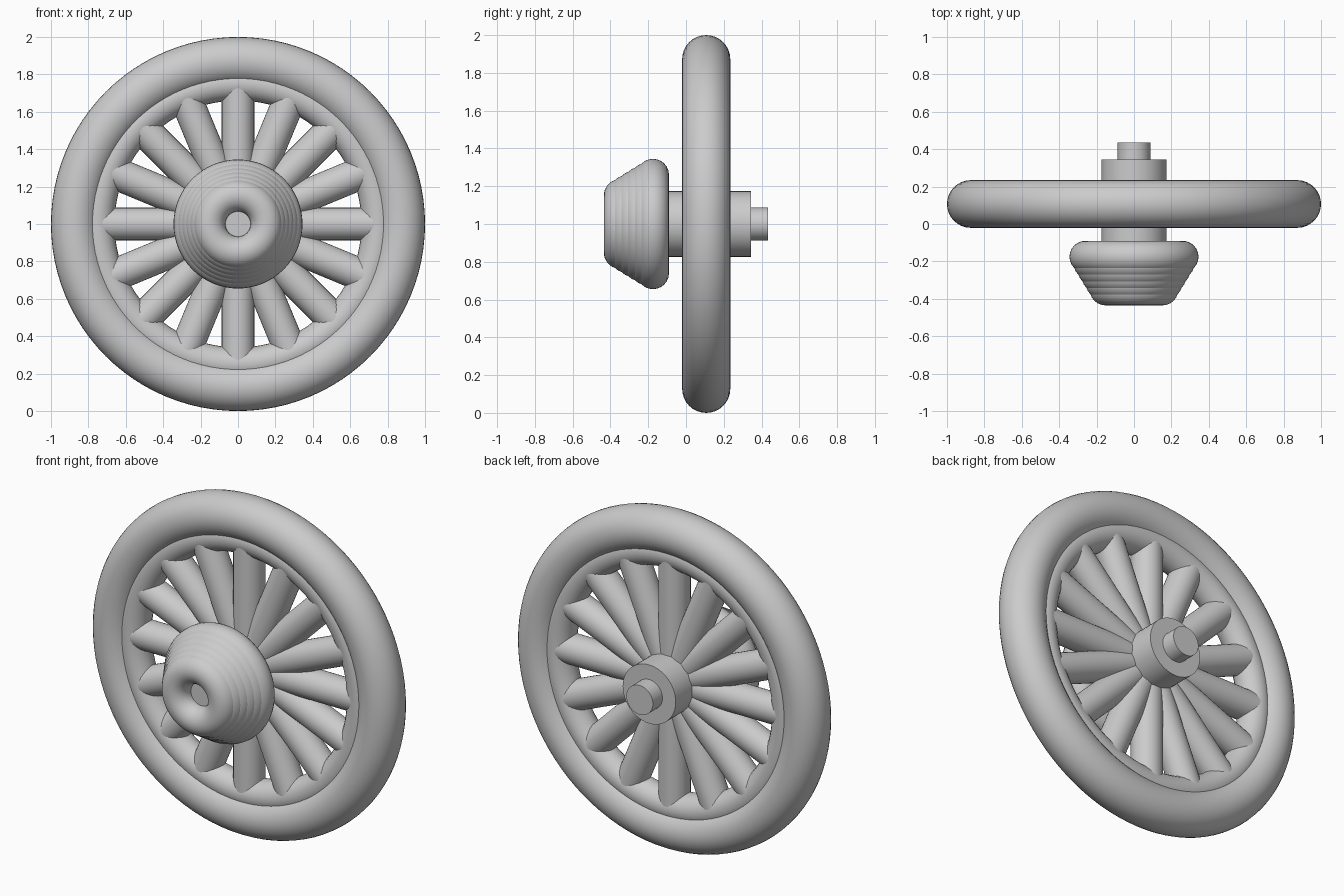
import bpy
import math
from mathutils import Matrix

if "Cube" in bpy.data.objects:
    bpy.data.objects.remove(bpy.data.objects["Cube"])

CZ = 1.0        # axle height
WY = 0.107      # wheel mid-plane


def finish(name, angle=40):
    ob = bpy.context.object
    ob.name = name
    bpy.ops.object.transform_apply(location=False, rotation=True, scale=True)
    bpy.ops.object.shade_smooth_by_angle(angle=math.radians(angle))
    return ob


def ring(name, y, major, minor, seg=64, sides=24):
    bpy.ops.mesh.primitive_torus_add(
        major_radius=major, minor_radius=minor, major_segments=seg,
        minor_segments=sides, location=(0, y, CZ), rotation=(math.pi / 2, 0, 0))
    return finish(name)


def shaft(name, y0, y1, radius):
    bpy.ops.mesh.primitive_cylinder_add(
        radius=radius, depth=y1 - y0, vertices=48,
        location=(0, (y0 + y1) / 2, CZ), rotation=(math.pi / 2, 0, 0))
    return finish(name)


# Tyre and inner rim
ring("tyre", WY, 0.8725, 0.1275, 96, 32)
ring("inner_rim", WY, 0.75, 0.09, 96, 24)

# Spokes, overlapping at the hub and sunk into the rim
SPOKES, R_IN, R_OUT = 16, 0.08, 0.745
for i in range(SPOKES):
    a = 2 * math.pi * i / SPOKES
    mid = (R_IN + R_OUT) / 2
    bpy.ops.mesh.primitive_cylinder_add(
        radius=0.087, depth=R_OUT - R_IN, vertices=32,
        location=(mid * math.sin(a), WY, CZ + mid * math.cos(a)),
        rotation=(0, a, 0))
    finish(f"spoke_{i + 1}")

# Axle: thick sleeve and thin pin
shaft("axle_sleeve", -0.175, 0.345, 0.174)
shaft("axle_pin", -0.345, 0.435, 0.087)

# Hub cap: stacked rings shrinking towards the front
RINGS = 6
for i in range(RINGS):
    t = i / (RINGS - 1)
    ring(f"hub_ring_{i + 1}", -0.175 - 0.175 * t, 0.26 - 0.108 * t, 0.085)
